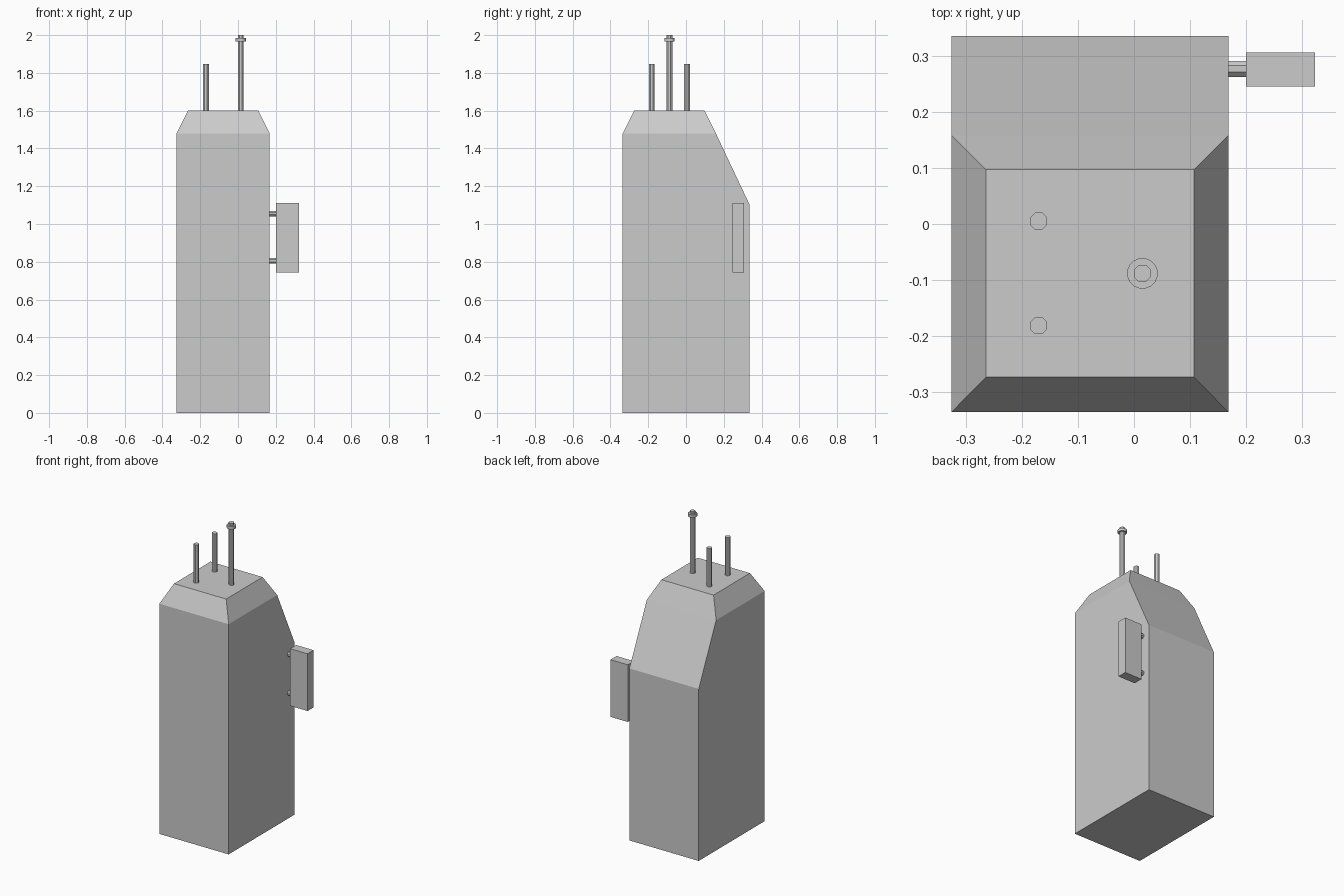
import bpy, bmesh
from math import pi
from mathutils import Matrix, Vector

if "Cube" in bpy.data.objects:
    bpy.data.objects.remove(bpy.data.objects["Cube"])


def make_object(name, bm):
    bmesh.ops.recalc_face_normals(bm, faces=bm.faces)
    mesh = bpy.data.meshes.new(name)
    bm.to_mesh(mesh)
    bm.free()
    obj = bpy.data.objects.new(name, mesh)
    bpy.context.collection.objects.link(obj)
    return obj


def cylinder(name, start, end, radius, sides=8):
    start, end = Vector(start), Vector(end)
    axis = end - start
    bm = bmesh.new()
    mat = (Matrix.Translation((start + end) / 2)
           @ axis.to_track_quat('Z', 'Y').to_matrix().to_4x4()
           @ Matrix.Rotation(pi / sides, 4, 'Z'))
    bmesh.ops.create_cone(bm, cap_ends=True, segments=sides, radius1=radius,
                          radius2=radius, depth=axis.length, matrix=mat)
    return make_object(name, bm)


def box(name, lo, hi):
    lo, hi = Vector(lo), Vector(hi)
    bm = bmesh.new()
    bmesh.ops.create_cube(bm, size=1, matrix=Matrix.Translation((lo + hi) / 2)
                          @ Matrix.Diagonal((*(hi - lo), 1)))
    return make_object(name, bm)


# Cabinet body: mirrored side outlines, joined as a convex solid
X0, X1, INSET = -0.325, 0.168, 0.061
outer = [(-0.335, 0), (0.335, 0), (0.335, 1.106), (0.158, 1.48), (-0.335, 1.48)]
top = [(-0.273, 1.602), (0.097, 1.602)]
bm = bmesh.new()
for x, inward in ((X0, INSET), (X1, -INSET)):
    for y, z in outer:
        bm.verts.new((x, y, z))
    for y, z in top:
        bm.verts.new((x + inward, y, z))
bmesh.ops.convex_hull(bm, input=bm.verts)
bmesh.ops.dissolve_limit(bm, angle_limit=0.005, verts=bm.verts, edges=bm.edges)
make_object("cabinet_body", bm)

# Short antenna rods
for i, y in enumerate((-0.181, 0.005)):
    cylinder(f"short_rod_{i + 1}", (-0.17, y, 1.6), (-0.17, y, 1.848), 0.0165)

# Tall rod with its collar
cylinder("tall_rod", (0.015, -0.088, 1.6), (0.015, -0.088, 2.0), 0.0165)
cylinder("rod_collar", (0.015, -0.088, 1.967), (0.015, -0.088, 1.985), 0.0275, 16)

# Side box held on two pegs
box("side_box", (0.2, 0.245, 0.742), (0.323, 0.306, 1.11))
for i, z in enumerate((0.806, 1.055)):
    cylinder(f"side_peg_{i + 1}", (X1, 0.2765, z), (0.2, 0.2765, z), 0.0155)
